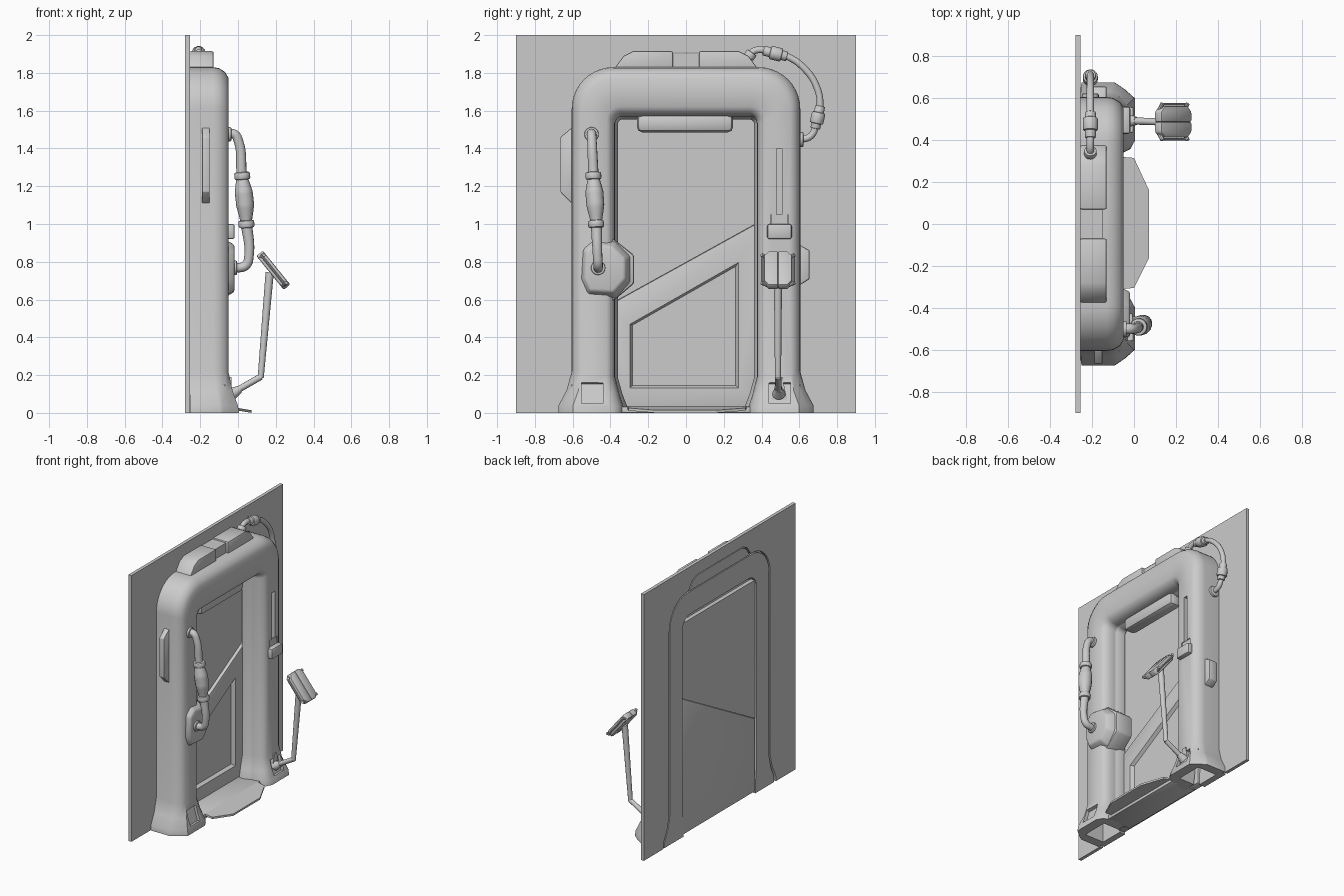
import bpy, bmesh, math
from mathutils import Vector, Matrix

if "Cube" in bpy.data.objects:
    bpy.data.objects.remove(bpy.data.objects["Cube"])


def make(name, bm, bevel=0, angle=35):
    bmesh.ops.recalc_face_normals(bm, faces=bm.faces)
    me = bpy.data.meshes.new(name)
    bm.to_mesh(me)
    bm.free()
    ob = bpy.data.objects.new(name, me)
    bpy.context.collection.objects.link(ob)
    activate(ob)
    if bevel:
        m = ob.modifiers.new("bevel", 'BEVEL')
        m.width, m.segments, m.limit_method = bevel, 2, 'ANGLE'
        bpy.ops.object.modifier_apply(modifier=m.name)
    if angle:
        bpy.ops.object.shade_smooth_by_angle(angle=math.radians(angle))
    return ob


def activate(ob):
    bpy.ops.object.select_all(action='DESELECT')
    ob.select_set(True)
    bpy.context.view_layer.objects.active = ob


def prism(name, pts, x0, x1, back=1.0, front=1.0, bevel=0):
    """Outline in (y, z) extruded from x0 to x1, each end scaled about its centre."""
    bm = bmesh.new()
    cy = sum(p[0] for p in pts) / len(pts)
    cz = sum(p[1] for p in pts) / len(pts)
    ends = [[bm.verts.new((x, cy + (y - cy) * s, cz + (z - cz) * s)) for y, z in pts]
            for x, s in ((x0, back), (x1, front))]
    bm.faces.new(ends[0])
    bm.faces.new(ends[1])
    for i in range(len(pts)):
        j = (i + 1) % len(pts)
        bm.faces.new((ends[0][i], ends[0][j], ends[1][j], ends[1][i]))
    return make(name, bm, bevel, 30)


def box(name, loc, size, tilt=0, bevel=0):
    bm = bmesh.new()
    bmesh.ops.create_cube(bm, size=1)
    bm.transform(Matrix.Translation(loc) @ Matrix.Rotation(math.radians(tilt), 4, 'Y')
                 @ Matrix.Diagonal((*size, 1)))
    return make(name, bm, bevel)


def rod(name, a, b, r1, r2=None, n=20, bevel=0):
    a, b = Vector(a), Vector(b)
    bm = bmesh.new()
    bmesh.ops.create_cone(bm, cap_ends=True, segments=n, radius1=r1,
                          radius2=r1 if r2 is None else r2, depth=(b - a).length)
    bm.transform(Matrix.Translation((a + b) / 2) @ (b - a).to_track_quat('Z', 'Y').to_matrix().to_4x4())
    return make(name, bm, bevel)


def tube(name, pts, r):
    """Smooth tube through points (x, y, z, radius factor)."""
    cu = bpy.data.curves.new(name, 'CURVE')
    cu.dimensions, cu.bevel_depth, cu.bevel_resolution = '3D', r, 4
    cu.use_fill_caps, cu.resolution_u = True, 8
    s = cu.splines.new('BEZIER')
    s.bezier_points.add(len(pts) - 1)
    for bp, p in zip(s.bezier_points, pts):
        bp.co = p[:3]
        bp.radius = p[3] if len(p) > 3 else 1
        bp.handle_left_type = bp.handle_right_type = 'AUTO'
    ob = bpy.data.objects.new(name, cu)
    bpy.context.collection.objects.link(ob)
    activate(ob)
    bpy.ops.object.convert(target='MESH')
    bpy.ops.object.shade_smooth_by_angle(angle=math.radians(40))


def cut(ob, cutters):
    activate(ob)
    for c in cutters:
        m = ob.modifiers.new("cut", 'BOOLEAN')
        m.operation, m.object, m.solver = 'DIFFERENCE', c, 'EXACT'
        bpy.ops.object.modifier_apply(modifier=m.name)
        bpy.data.objects.remove(c)
    bpy.ops.object.shade_smooth_by_angle(angle=math.radians(35))


# Arch stations: inner point, outer point, forward flare (feet first, then corner)
half = [((.33, 0), (.675, 0), .055), ((.33, .03), (.675, .04), .05),
        ((.353, .1), (.632, .12), .022), ((.375, .19), (.605, .22), 0)]
for k in range(11):
    c, s = math.cos(k * math.pi / 20), math.sin(k * math.pi / 20)
    half.append(((.335 + .04 * c, 1.53 + .04 * s), (.385 + .22 * c, 1.61 + .22 * s), 0))
stations = half + [((-i[0], i[1]), (-o[0], o[1]), f) for i, o, f in reversed(half)]


def sweep(name, section):
    """Sweep (t, x) section round the arch; t goes from inner to outer path.
    Flared feet get flattened, chamfer-like corners."""
    bm = bmesh.new()
    rings = []
    for i, o, f in stations:
        rings.append([bm.verts.new((x + f * (x + .28) / .23 - (.45 * f if .85 < t < .99 and x > -.2 else 0),
                                    i[0] + (o[0] - i[0]) * t, i[1] + (o[1] - i[1]) * t)) for t, x in section])
    n = len(section)
    for a, b in zip(rings, rings[1:]):
        for k in range(n):
            bm.faces.new((a[k], a[(k + 1) % n], b[(k + 1) % n], b[k]))
    bm.faces.new(rings[0])
    bm.faces.new(rings[-1])
    return make(name, bm)


# Door frame with rail slot, foot pockets and hollow undersides, plus inner gasket
frame = sweep("door_frame", [(.28, -.278), (.28, -.215), (0, -.215), (0, -.13), (.02, -.1), (.08, -.068),
                             (.2, -.05), (.78, -.05), (.9, -.068), (.98, -.1), (1, -.13), (1, -.256),
                             (.93, -.256), (.93, -.278)])
cut(frame, [box("cut_slot", (-.05, .493, 1.2), (.05, .03, .4)),
            box("cut_slot_end", (-.05, .495, 1.0), (.03, .09, .1)),
            box("cut_foot_left", (-.022, -.497, .105), (.05, .115, .115), -16),
            box("cut_foot_right", (-.022, .497, .105), (.05, .115, .115), -16),
            box("cut_under_left", (-.15, -.505, 0), (.16, .2, .3)),
            box("cut_under_right", (-.15, .505, 0), (.16, .2, .3))])
sweep("inner_gasket", [(-.06, -.22), (-.06, -.18), (0, -.15), (.03, -.22)])

# Wall panel cut out round the frame and top housing
cap = [(.375, 1.83), (.33, 1.89), (.28, 1.915)]
cap += [(-y, z) for y, z in reversed(cap)]
arch = [o for _, o, _ in half] + cap + [(-o[0], o[1]) for _, o, _ in reversed(half)]
hole = [(y * .99, z * .9965) for y, z in arch]
prism("wall_panel", [(.9, 0), (.9, 2), (-.9, 2), (-.9, 0)] + hole[::-1], -.28, -.255)

# Top housing: two end blocks and a recessed middle
for side, s in (("left", -1), ("right", 1)):
    prism("top_housing_" + side, [(s * .07, 1.8), (s * .375, 1.8), (s * .375, 1.83), (s * .33, 1.89),
                                  (s * .28, 1.915), (s * .07, 1.915)], -.257, -.13, bevel=.008)
box("top_housing_middle", (-.203, 0, 1.85), (.108, .15, .106))
prism("top_housing_back", [(y * .96, z - .012) for y, z in cap], -.278, -.25)

# Door: upper panel, raised lower panel with recess, roller housing
prism("door_upper", [(-.43, .56), (.43, 1.035), (.43, 1.6), (-.43, 1.6)], -.272, -.24)
lower = prism("door_lower", [(-.43, .01), (.43, .01), (.43, 1.035), (-.43, .56)], -.274, -.215, bevel=.01)
trapezoid = [(-.3, .47), (.28, .8), (.28, .13), (-.3, .13)]
cut(lower, [prism("cut_recess", trapezoid, -.24, -.2, back=.94, front=1.02)])
box("roller_housing", (-.17, -.005, 1.535), (.1, .51, .1), bevel=.03)

# Threshold: flat sill and sloping step plate
box("sill", (-.155, 0, .017), (.2, .7, .034), bevel=.006)
bm = bmesh.new()
plan = [(-.06, .32, .036), (0, .315, .026), (.072, .16, .014), (.072, -.16, .014), (0, -.305, .026), (-.06, -.31, .036)]
top = [bm.verts.new((x, y, z)) for x, y, z in plan]
low = [bm.verts.new((x, y, z - .014)) for x, y, z in plan]
bm.faces.new(top)
bm.faces.new(low)
for i in range(6):
    bm.faces.new((top[i], top[i - 1], low[i - 1], low[i]))
make("step_plate", bm, 0, 20)

# Bulged boss on the left leg: deep collar on the inner side, tapered front
prism("handle_boss", [(-.57, .7), (-.53, .61), (-.37, .6), (-.29, .69), (-.29, .83), (-.37, .91),
                      (-.5, .93), (-.56, .88)], -.085, -.018, front=.76, bevel=.012)
prism("boss_collar", [(-.42, .58), (-.375, .6), (-.275, .685), (-.275, .835), (-.375, .915), (-.42, .94)],
      -.215, -.075, bevel=.012)

# Side plates
prism("side_plate_left", [(-.59, 1.51), (-.605, 1.51), (-.665, 1.46), (-.665, 1.17), (-.605, 1.11),
                          (-.59, 1.11)], -.19, -.15, bevel=.005)
prism("side_plate_right", [(.59, .885), (.61, .885), (.655, .86), (.655, .71), (.61, .68), (.59, .68)],
      -.2, -.13, bevel=.008)

# Grab handle with swollen grip, rings and flanges
tube("grab_handle", [(-.06, -.5, 1.475, 1), (-.02, -.5, 1.475, 1), (.002, -.498, 1.44, 1), (.02, -.49, 1.26, 1.1),
                     (.03, -.485, 1.17, 1.9), (.038, -.48, 1.1, 1.9), (.044, -.475, 1.01, 1.2),
                     (.058, -.468, .83, 1), (.042, -.465, .782, 1), (0, -.465, .768, 1), (-.04, -.465, .768, 1)], .025)
rod("grip_ring_top", (.021, -.491, 1.275), (.024, -.49, 1.235), .042, bevel=.01)
rod("grip_ring_bottom", (.043, -.477, 1.02), (.046, -.475, .98), .042, bevel=.01)
rod("handle_flange_top", (-.06, -.5, 1.475), (-.035, -.5, 1.475), .038, bevel=.006)
rod("handle_flange_bottom", (-.04, -.465, .768), (-.005, -.465, .768), .038, bevel=.006)

# Slider on the right leg rail
box("slider", (-.04, .495, .96), (.045, .13, .08), bevel=.012)
box("slider_neck", (-.062, .495, 1.02), (.012, .085, .06))

# Foot lever: bracket, bent arm, pad in two halves between rails
prism("lever_bracket", [(.455, .07), (.535, .07), (.51, .19), (.48, .19)], -.06, -.035)
rod("lever_collar", (-.035, .492, .1), (.01, .492, .125), .034, .02)
rod("lever_shank", (-.03, .492, .105), (.122, .487, .192), .017, n=12)
rod("lever_arm", (.12, .487, .185), (.168, .487, .745), .016, .022, n=12)
centre, tilt = Vector((.187, .487, .755)), -39
rot = Matrix.Rotation(math.radians(tilt), 3, 'Y')
for side, s in (("left", -1), ("right", 1)):
    prism_pts = [(0, .115), (s * .05, .115), (s * .075, .085), (s * .075, -.085), (s * .05, -.115), (0, -.115)]
    half_pad = prism("lever_pad_" + side, prism_pts, -.022, .022, bevel=.008)
    half_pad.data.transform(Matrix.Translation(centre) @ rot.to_4x4())
    ends = [centre + rot @ Vector((0, s * .083, e * .095)) for e in (-1, 1)]
    rod("pad_rail_" + side, ends[0], ends[1], .006, n=8)
    for e, nm in zip(ends, ("lower", "upper")):
        rod("pad_clip_%s_%s" % (nm, side), e - rot @ Vector((.008, s * .025, 0)),
            e + rot @ Vector((.012, s * .004, 0)), .01, n=8)

# Hose from top housing to right leg, with connectors
hx = -.208
tube("hose", [(hx, .33, 1.89), (hx, .37, 1.92), (hx, .46, 1.908), (hx, .54, 1.885), (hx, .62, 1.83),
              (hx, .69, 1.73), (hx, .71, 1.62), (hx, .69, 1.53), (hx, .66, 1.465), (hx, .59, 1.445)], .018)
for nm, a, b in (("top", (.41, 1.918), (.535, 1.887)), ("side", (.711, 1.625), (.684, 1.505))):
    p, q = Vector((hx, *a)), Vector((hx, *b))
    rod("connector_" + nm, p, q, .026, bevel=.005)
    rod("connector_sleeve_" + nm, p.lerp(q, .28), p.lerp(q, .78), .036, bevel=.008)
rod("hose_flange_leg", (hx, .59, 1.447), (hx, .622, 1.447), .04, bevel=.006)
rod("hose_flange_top", (hx, .33, 1.88), (hx, .35, 1.908), .03, bevel=.005)
